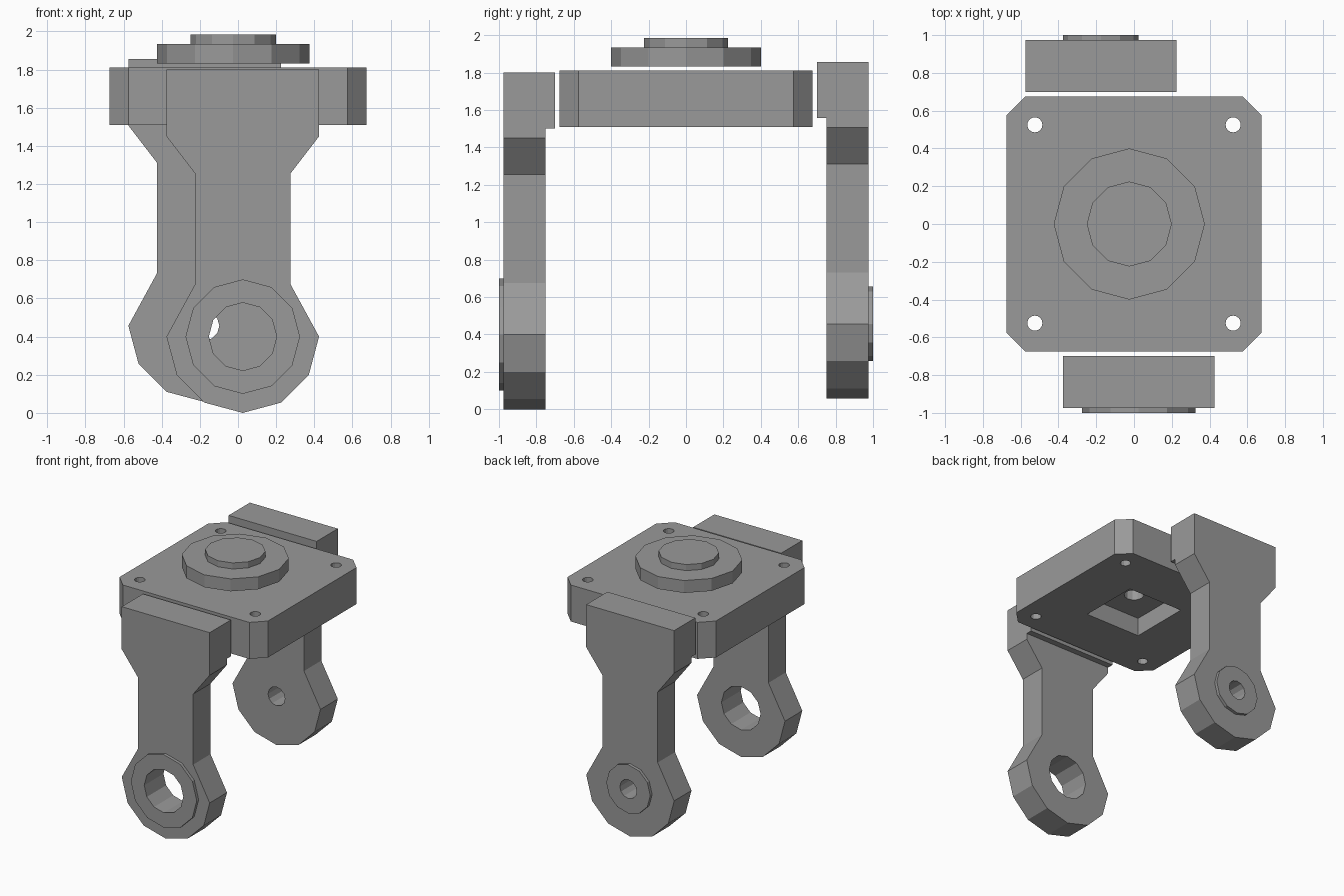
import bpy, bmesh, math

cube = bpy.data.objects.get("Cube")
if cube:
    bpy.data.objects.remove(cube, do_unlink=True)

grey = bpy.data.materials.new("plain_grey")
grey.use_nodes = True
colour = (0.32, 0.32, 0.32, 1)
grey.diffuse_color = colour
grey.node_tree.nodes["Principled BSDF"].inputs["Base Color"].default_value = colour


def prism(name, outline, axis, lo, hi):
    """Extrude a 2D outline along y (outline in x, z) or along z (outline in x, y)."""
    def place(p, d):
        return (p[0], d, p[1]) if axis == "y" else (p[0], p[1], d)
    bm = bmesh.new()
    ends = [[bm.verts.new(place(p, d)) for p in outline] for d in (lo, hi)]
    for ring in ends:
        bm.faces.new(ring)
    n = len(outline)
    for i in range(n):
        j = (i + 1) % n
        bm.faces.new((ends[0][i], ends[0][j], ends[1][j], ends[1][i]))
    bmesh.ops.recalc_face_normals(bm, faces=bm.faces)
    mesh = bpy.data.meshes.new(name)
    bm.to_mesh(mesh)
    bm.free()
    mesh.materials.append(grey)
    obj = bpy.data.objects.new(name, mesh)
    bpy.context.collection.objects.link(obj)
    return obj


def circle(cx, cy, r, n=12):
    return [(cx + r * math.cos(math.tau * i / n), cy + r * math.sin(math.tau * i / n))
            for i in range(n)]


def box(cx, cy, hx, hy):
    return [(cx - hx, cy - hy), (cx + hx, cy - hy), (cx + hx, cy + hy), (cx - hx, cy + hy)]


def combine(target, tool, operation, keep=False):
    mod = target.modifiers.new("combine", "BOOLEAN")
    mod.operation = operation
    mod.solver = "EXACT"
    mod.object = tool
    bpy.context.view_layer.objects.active = target
    bpy.ops.object.modifier_apply(modifier=mod.name)
    if not keep:
        bpy.data.objects.remove(tool, do_unlink=True)


def arm(name, side, cx, cz, boss_r, hole_r):
    """Hanging arm with a rounded eye, inward lip and outer boss; side is -1 front, 1 back."""
    half = [(0.25, 0.275), (0.25, 0.855), (0.4, 1.05), (0.4, 1.4)]
    eye = [(0.4 * math.cos(math.radians(a)), 0.4 * math.sin(math.radians(a)))
           for a in range(180, 361, 30)]
    outline = eye + half + [(-x, z) for x, z in reversed(half)]
    outline = [(cx + x, cz + z) for x, z in outline]
    body = prism(name, outline, "y", side * 0.75, side * 0.975)
    lip = prism(name + "_lip", box(cx, cz + 1.25, 0.4, 0.15), "y", side * 0.70, side * 0.75)
    combine(body, lip, "UNION")
    boss = prism(name + "_boss", circle(cx, cz, boss_r), "y", side * 0.975, side)
    hole = prism("eye_cutter", circle(cx, cz, hole_r), "y", side * 0.6, side * 1.1)
    hole.hide_render = True
    combine(body, hole, "DIFFERENCE", keep=True)
    combine(boss, hole, "DIFFERENCE")


# Two arms, offset from each other
arm("front_arm", -1, 0.025, 0.40, 0.30, 0.178)
arm("back_arm", 1, -0.175, 0.457, 0.20, 0.077)

# Chamfered plate with corner holes, a square pocket below and a centre hole
e, c = 0.675, 0.575
plate = prism("plate", [(-c, -e), (c, -e), (e, -c), (e, c), (c, e), (-c, e), (-e, c), (-e, -c)],
              "z", 1.51, 1.81)
cuts = [(circle(sx * 0.525, sy * 0.525, 0.04, 16), 1.4) for sx in (-1, 1) for sy in (-1, 1)]
cuts += [(box(0, 0, 0.25, 0.25), None), (circle(0, 0, 0.075), 1.6)]
for outline, start in cuts:
    lo, hi = (1.4, 1.66) if start is None else (start, 1.9)
    cutter = prism("plate_cutter", outline, "z", lo, hi)
    cutter.hide_render = True
    combine(plate, cutter, "DIFFERENCE")

# Stepped disc just above the plate
prism("lower_disc", circle(-0.025, 0, 0.4), "z", 1.833, 1.935)
prism("upper_disc", circle(-0.025, 0, 0.225), "z", 1.935, 1.985)
